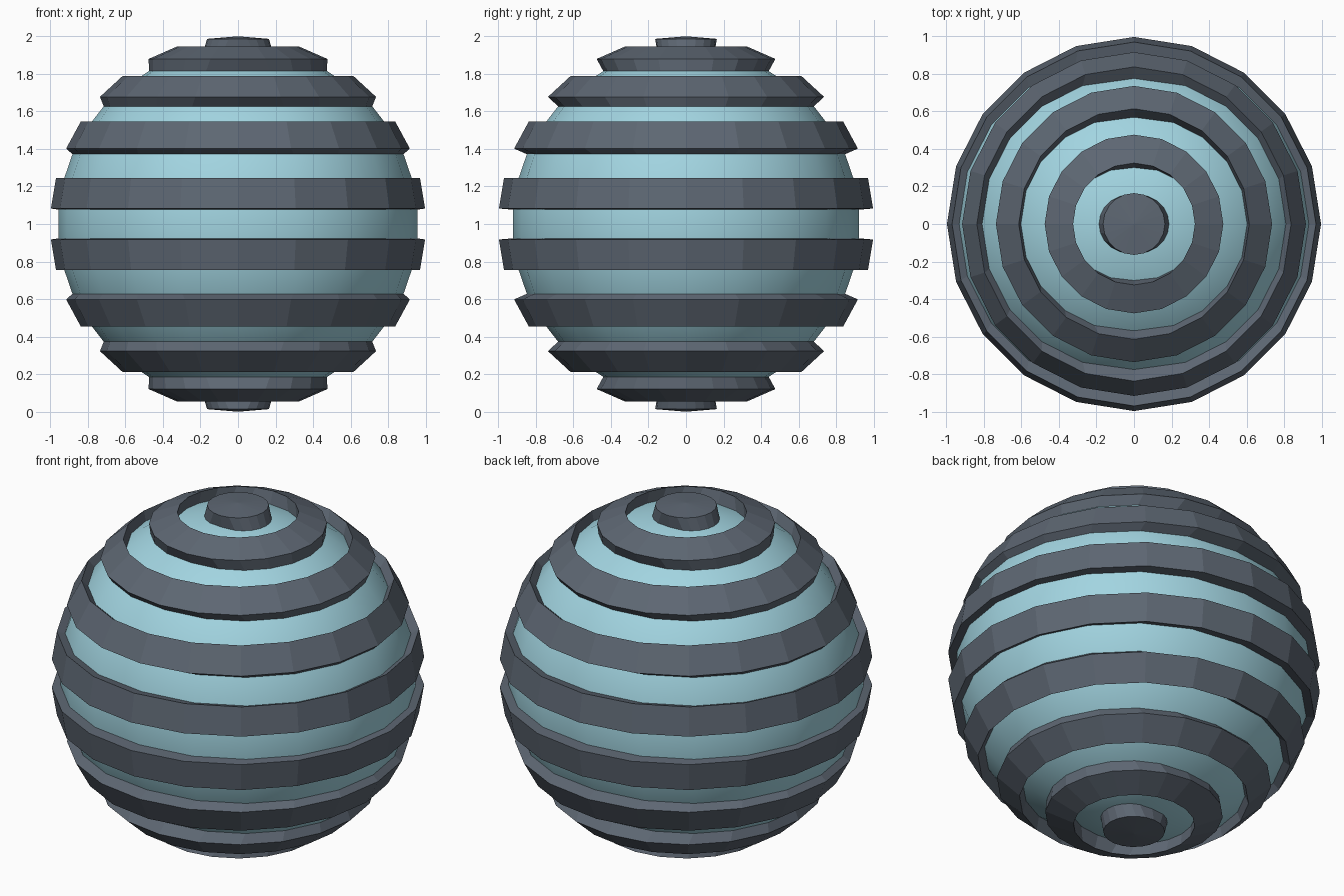
import bpy, bmesh, math

if "Cube" in bpy.data.objects:
    bpy.data.objects.remove(bpy.data.objects["Cube"])

SEG, RINGS = 20, 19
STEP = math.pi / RINGS
SHRINK, WIDEN = 0.926, 0.034     # inner shell is smaller, slightly wider along x


def material(name, rgb):
    m = bpy.data.materials.new(name)
    m.diffuse_color = (*rgb, 1)
    m.use_nodes = True
    m.node_tree.nodes["Principled BSDF"].inputs["Base Color"].default_value = m.diffuse_color
    return m


def point(i, j, inner):
    """Sphere point on latitude line i (0 = top pole, 19 = bottom pole)."""
    t, p = i * STEP, 2 * math.pi * j / SEG
    x, y, z = math.sin(t) * math.cos(p), math.sin(t) * math.sin(p), math.cos(t)
    if inner:
        side = 0 if abs(x) < 1e-5 else math.copysign(WIDEN, x)
        x, y, z = x * SHRINK + side, y * SHRINK, z * SHRINK
    return (x, y, z + 1)


def lathe(name, rows, mat, smooth=False):
    """Skin a list of (latitude line, inner?) rows; poles become single points."""
    bm = bmesh.new()
    loops = []
    for i, inner in rows:
        count = 1 if i in (0, RINGS) else SEG
        loops.append([bm.verts.new(point(i, j, inner)) for j in range(count)])
    for a, b in zip(loops, loops[1:]):
        for j in range(SEG):
            k = (j + 1) % SEG
            quad = [a[j % len(a)], b[j % len(b)], b[k % len(b)], a[k % len(a)]]
            bm.faces.new(list(dict.fromkeys(quad)))
    for f in bm.faces:
        f.smooth = smooth
    bmesh.ops.recalc_face_normals(bm, faces=bm.faces)
    me = bpy.data.meshes.new(name)
    bm.to_mesh(me)
    bm.free()
    me.materials.append(mat)
    ob = bpy.data.objects.new(name, me)
    bpy.context.collection.objects.link(ob)
    return ob


dark = material("dark_grey", (0.11, 0.135, 0.17))
cyan = material("pale_cyan", (0.36, 0.66, 0.75))

# Smooth inner ball
lathe("inner_ball", [(i, True) for i in range(RINGS + 1)], cyan, smooth=True)

# Raised bands on every other latitude strip
for i in (2, 4, 6, 8, 10, 12, 14, 16):
    lathe(f"band_{i // 2}", [(i, True), (i, False), (i + 1, False), (i + 1, True)], dark)

# Raised caps at the two poles
lathe("top_cap", [(0, False), (1, False), (1, True)], dark)
lathe("bottom_cap", [(RINGS - 1, True), (RINGS - 1, False), (RINGS, False)], dark)
